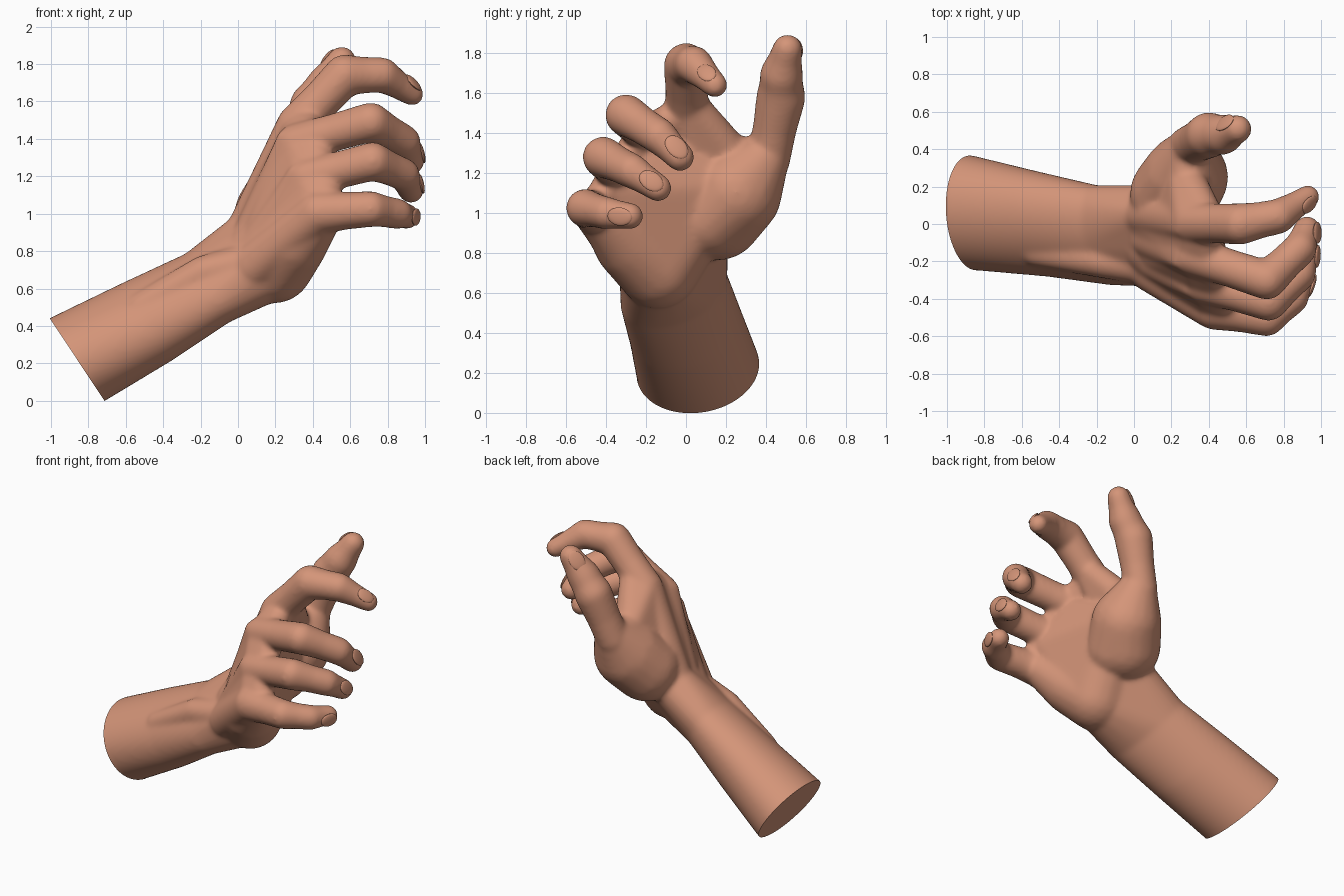
import bpy, bmesh, math
from mathutils import Vector, Matrix

if "Cube" in bpy.data.objects:
    bpy.data.objects.remove(bpy.data.objects["Cube"])

skin = bpy.data.materials.new("skin")
skin.diffuse_color = (0.66, 0.30, 0.19, 1)
skin.use_nodes = True
skin.node_tree.nodes["Principled BSDF"].inputs["Base Color"].default_value = skin.diffuse_color

# unit sphere directions reused by every rounded form
tmp = bmesh.new()
bmesh.ops.create_icosphere(tmp, subdivisions=3, radius=1)
DIRS = [v.co.copy() for v in tmp.verts]
tmp.free()

verts, faces = [], []


def hull(points):
    """Add the convex hull of a point cloud to the flesh."""
    bm = bmesh.new()
    for p in points:
        bm.verts.new(p)
    bmesh.ops.convex_hull(bm, input=bm.verts[:])
    bmesh.ops.delete(bm, geom=[v for v in bm.verts if not v.link_faces], context='VERTS')
    bmesh.ops.recalc_face_normals(bm, faces=bm.faces[:])
    bm.verts.index_update()
    base = len(verts)
    verts.extend(v.co.copy() for v in bm.verts)
    faces.extend([base + v.index for v in f.verts] for f in bm.faces)
    bm.free()


def cloud(*balls):
    return [Vector(b[:3]) + d * b[3] for b in balls for d in DIRS]


def blob(*balls):
    """Hull around balls given as (x, y, z, radius)."""
    hull(cloud(*balls))


def mix(a, b, t):
    return tuple(p + (q - p) * t for p, q in zip(a, b))


def chain(joints):
    """Tapered bones that narrow a little between joints."""
    for a, b in zip(joints, joints[1:]):
        m = mix(a, b, 0.5)
        m = m[:3] + (m[3] * 0.95,)
        blob(a, m)
        blob(m, b)


# forearm: slanted oval sections (centre, half width, half thickness, slant)
AXIS = Vector((0.83, 0, 0.55)).normalized()
UP = Vector((-AXIS.z, 0, AXIS.x))
SECTIONS = [((-0.96, 0.065, 0.155), 0.315, 0.268, 0.11),
            ((-0.86, 0.06, 0.22), 0.308, 0.266, 0.12),
            ((-0.49, 0.0, 0.42), 0.282, 0.247, 0.25),
            ((-0.16, -0.06, 0.605), 0.268, 0.218, 0.36),
            ((0.02, -0.07, 0.72), 0.262, 0.20, 0.38)]


def oval(c, w, t, k):
    pts = []
    for i in range(48):
        a = math.tau * i / 48
        ca, sa = math.cos(a), math.sin(a)
        up = t * (sa * math.sqrt(1 - k * k) + k * ca)
        pts.append(Vector(c) + Vector((0, w * ca, 0)) + UP * up)
    return pts


for s, e in zip(SECTIONS, SECTIONS[1:]):
    hull(oval(*s) + oval(*e))

# outer wrist bone ridge
blob((-0.52, -0.15, 0.50, 0.08), (-0.185, -0.195, 0.685, 0.092))
blob((-0.185, -0.195, 0.685, 0.092), (0.08, -0.22, 0.74, 0.11))

# fingers: carpal root, knuckle, middle joint, end joint, tip
FINGERS = {
    "index": [(0.05, 0.05, 0.92, 0.11), (0.32, 0.005, 1.475, 0.113), (0.57, 0.0, 1.74, 0.112),
              (0.77, 0.04, 1.742, 0.095), (0.93, 0.145, 1.64, 0.064)],
    "middle": [(0.07, -0.07, 0.86, 0.11), (0.31, -0.17, 1.375, 0.108), (0.71, -0.30, 1.49, 0.106),
               (0.885, -0.135, 1.385, 0.092), (0.925, -0.03, 1.28, 0.073)],
    "ring": [(0.09, -0.175, 0.79, 0.115), (0.37, -0.32, 1.19, 0.108), (0.72, -0.415, 1.28, 0.104),
             (0.885, -0.27, 1.21, 0.088), (0.925, -0.14, 1.125, 0.07)],
    "little": [(0.09, -0.235, 0.72, 0.128), (0.43, -0.45, 1.005, 0.117), (0.71, -0.505, 1.025, 0.097),
               (0.85, -0.40, 1.0, 0.083), (0.905, -0.28, 0.985, 0.068)],
}
for j in FINGERS.values():
    chain(j[1:])
    blob(j[0], j[1])

# flesh between neighbouring metacarpals, reaching the finger webs
names = list(FINGERS)
for a, b in zip(names, names[1:]):
    quad = []
    for n in (a, b):
        root, knuckle, mid = FINGERS[n][:3]
        web = mix(knuckle, mid, 0.14 if n == "index" else 0.22)
        quad += [root[:3] + (0.1,), knuckle[:3] + (0.09,), web[:3] + (0.085,)]
    blob(*quad)

# extensor tendons on the back of the hand, fading into the wrist
for n in names:
    a, b = FINGERS[n][:2]
    out = Vector((-0.80, -0.42, 0.42)).normalized()
    p = Vector(mix(a, b, 0.35)[:3]) + out * 0.075
    q = Vector(b[:3]) + out * 0.082
    blob((*p, 0.03), (*q, 0.036))

# heel of the hand and central palm
HEEL = (0.195, -0.14, 0.73, 0.21)
blob(HEEL, (0.30, -0.28, 0.845, 0.18), (0.45, -0.425, 0.995, 0.112), (0.12, -0.1, 0.78, 0.19))
blob(HEEL, (0.26, 0.15, 1.13, 0.165), (0.35, -0.13, 1.31, 0.11), (0.44, -0.34, 1.12, 0.10))

# wrist: forearm blending into the carpal bones, heel and thumb base
blend = oval(*SECTIONS[3])
hull(blend + cloud(*[FINGERS[n][0][:3] + (0.1,) for n in names]))
hull(blend + cloud(HEEL[:3] + (0.185,), (0.12, 0.08, 0.90, 0.13)))

# thumb: fleshy base, web to the index finger, free bones
THUMB = [(0.29, 0.413, 1.27, 0.11), (0.40, 0.475, 1.58, 0.124),
         (0.475, 0.478, 1.69, 0.109), (0.555, 0.508, 1.82, 0.076)]
BASE = (0.205, 0.16, 0.99, 0.228)
BULGE = (0.275, 0.25, 1.10, 0.23)
blob(BASE, BULGE, (0.25, 0.12, 0.97, 0.195))
blob(BULGE, (0.30, 0.39, 1.27, 0.127))
blob(BASE[:3] + (0.18,), (0.08, 0.06, 0.86, 0.13))
blob((0.31, 0.03, 1.45, 0.11), (0.28, 0.23, 1.28, 0.105), (0.24, 0.08, 1.2, 0.12),
     (0.40, 0.02, 1.54, 0.09))
blob((0.28, 0.23, 1.28, 0.105), THUMB[0], (0.25, 0.2, 1.1, 0.15))
chain(THUMB)

# fuse the flesh into one smooth skin
raw = bpy.data.meshes.new("hand")
raw.from_pydata(verts, [], faces)
hand = bpy.data.objects.new("hand_and_forearm", raw)
bpy.context.collection.objects.link(hand)
rm = hand.modifiers.new("fuse", 'REMESH')
rm.mode = 'VOXEL'
rm.voxel_size = 0.012
sm = hand.modifiers.new("soften", 'SMOOTH')
sm.factor = 0.5
sm.iterations = 24
dg = bpy.context.evaluated_depsgraph_get()
fused = bpy.data.meshes.new_from_object(hand.evaluated_get(dg))
hand.modifiers.clear()
hand.data = fused

# flat cut at the elbow end
bm = bmesh.new()
bm.from_mesh(fused)
res = bmesh.ops.bisect_plane(bm, geom=bm.verts[:] + bm.edges[:] + bm.faces[:],
                             plane_co=(-0.86, 0.06, 0.22), plane_no=AXIS, clear_inner=True)
cut = [g for g in res["geom_cut"] if isinstance(g, bmesh.types.BMEdge)]
bmesh.ops.holes_fill(bm, edges=cut, sides=0)
bm.to_mesh(fused)
bm.free()
fused.materials.clear()
fused.materials.append(skin)


def nail(name, joint, tip, normal):
    """Shallow oval nail set into the back of a fingertip."""
    a, b = Vector(joint[:3]), Vector(tip[:3])
    y = (b - a).normalized()
    z = (normal - y * normal.dot(y)).normalized()
    x = y.cross(z)
    r = tip[3]
    c = a.lerp(b, 0.8) + z * (r * 0.95)
    z = (z + y * 0.12).normalized()
    y = z.cross(x)
    rot = Matrix((x, y, z)).transposed().to_4x4()
    bm = bmesh.new()
    bmesh.ops.create_uvsphere(bm, u_segments=24, v_segments=12, radius=1)
    size = Matrix.Diagonal((r * 0.68, r * 0.95, 0.014, 1))
    bmesh.ops.transform(bm, matrix=Matrix.Translation(c) @ rot @ size, verts=bm.verts[:])
    me = bpy.data.meshes.new(name)
    bm.to_mesh(me)
    bm.free()
    me.materials.append(skin)
    ob = bpy.data.objects.new(name, me)
    bpy.context.collection.objects.link(ob)
    return ob


parts = [hand]
for n, j in FINGERS.items():
    mid, end, tip = (Vector(p[:3]) for p in j[2:])
    parts.append(nail(n + "_nail", j[3], j[4], end - (mid + tip) / 2))
parts.append(nail("thumb_nail", THUMB[2], THUMB[3], Vector((-0.6, 0.5, 0.4))))

# smooth shading with a crisp cut edge
for ob in parts:
    ob.select_set(True)
bpy.context.view_layer.objects.active = hand
bpy.ops.object.shade_smooth_by_angle(angle=math.radians(40))
